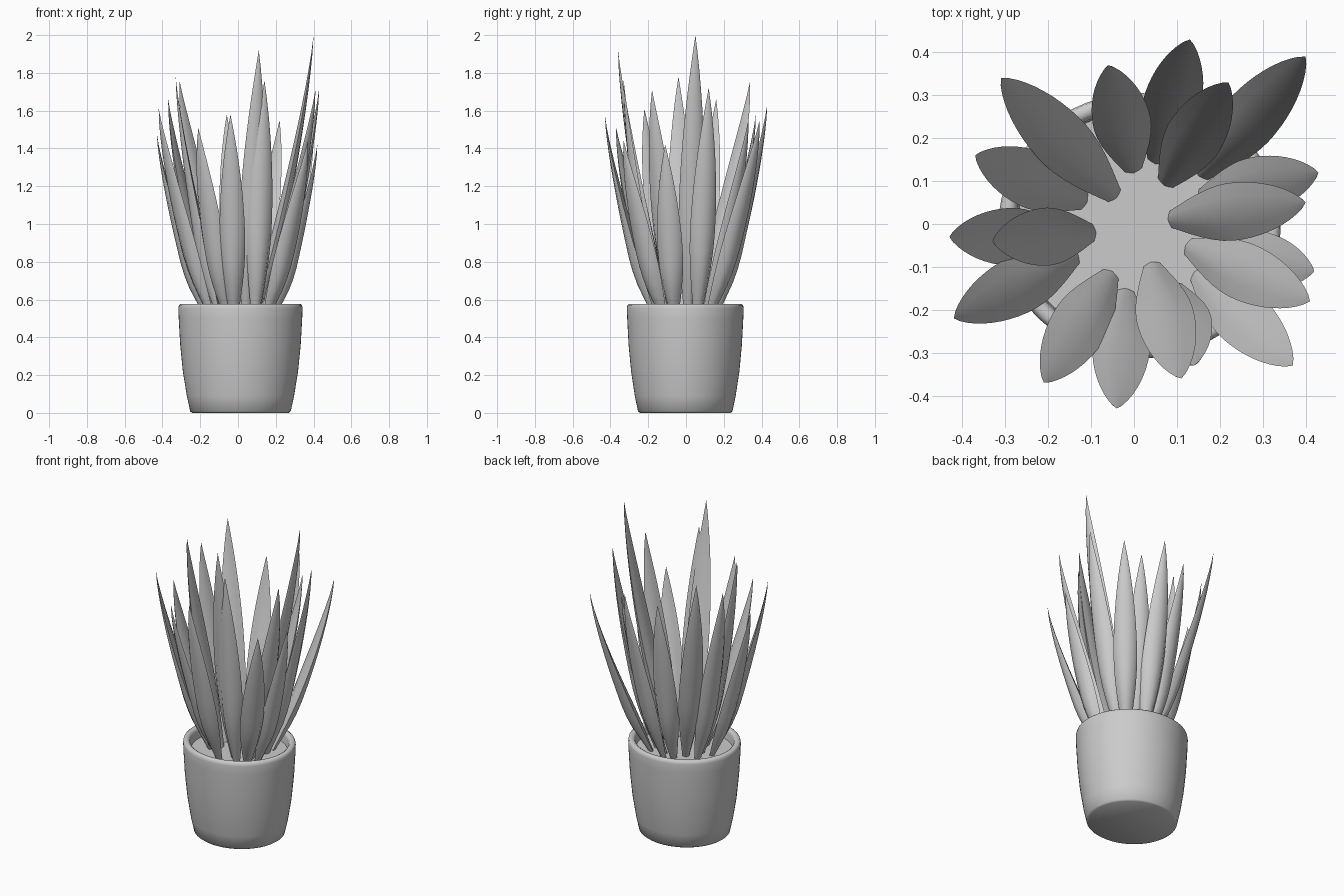
import bpy, bmesh, math
from mathutils import Vector

cube = bpy.data.objects.get("Cube")
if cube:
    bpy.data.objects.remove(cube, do_unlink=True)

grey = bpy.data.materials.new("plain_grey")
grey.use_nodes = True
colour = (0.6, 0.6, 0.6, 1)
grey.diffuse_color = colour
grey.node_tree.nodes["Principled BSDF"].inputs["Base Color"].default_value = colour


def finish(name, bm, angle):
    """Turn a bmesh into a smooth-shaded object."""
    bmesh.ops.recalc_face_normals(bm, faces=bm.faces)
    mesh = bpy.data.meshes.new(name)
    bm.to_mesh(mesh)
    bm.free()
    mesh.materials.append(grey)
    obj = bpy.data.objects.new(name, mesh)
    bpy.context.collection.objects.link(obj)
    bpy.ops.object.select_all(action="DESELECT")
    obj.select_set(True)
    bpy.context.view_layer.objects.active = obj
    bpy.ops.object.shade_smooth_by_angle(angle=math.radians(angle))
    return obj


def bridge(bm, rings):
    """Join successive closed rings of vertices with quads."""
    for a, b in zip(rings, rings[1:]):
        n = len(a)
        for i in range(n):
            j = (i + 1) % n
            bm.faces.new((a[i], a[j], b[j], b[i]))


def lathe(name, profile, sides=64):
    """Slightly oval turned body, capped at both ends of the profile."""
    bm = bmesh.new()
    rings = []
    for r, z in profile:
        ring = []
        for i in range(sides):
            a = math.tau * i / sides
            ring.append(bm.verts.new((0.013 + r * math.cos(a),
                                      -0.004 + 0.94 * r * math.sin(a), z)))
        rings.append(ring)
    bridge(bm, rings)
    bm.faces.new(rings[0])
    bm.faces.new(rings[-1])
    return finish(name, bm, 50)


# Pot with a rounded rim, hollow down to below the soil
lathe("pot", [(0.255, 0), (0.266, 0.008), (0.284, 0.09), (0.305, 0.22), (0.319, 0.36),
              (0.327, 0.5), (0.329, 0.555), (0.326, 0.57), (0.317, 0.577),
              (0.302, 0.577), (0.292, 0.57), (0.288, 0.555), (0.28, 0.45)])
lathe("soil", [(0.284, 0.46), (0.284, 0.51)])

# Leaf cross-section: ridged towards the middle of the plant, rounded outside
INNER, OUTER = 0.018, 0.05
half = [(1, 0), (0.7, OUTER * 0.7), (0, OUTER), (-0.7, OUTER * 0.7), (-1, 0)]
section = half + [(-0.5, -INNER * 0.6), (0, -INNER), (0.5, -INNER * 0.6)]


def leaf(name, tip, base, width=0.135, steps=16):
    """Fleshy pointed blade, thick above the root and leaning outwards."""
    bm = bmesh.new()
    tip, base = Vector(tip), Vector(base)
    run = tip - base
    out = Vector((run.x, run.y, 0))
    side = Vector((-out.y, out.x, 0)).normalized()
    bend = 1.25
    rings = []
    for s in range(steps):
        t = s / steps
        centre = base + out * (1 - (1 - t) ** bend) + Vector((0, 0, run.z * t))
        tangent = out * bend * (1 - t) ** (bend - 1) + Vector((0, 0, run.z))
        normal = side.cross(tangent).normalized()
        # Narrow root, widest below the middle, long taper to the tip
        if t < 0.4:
            w = 0.25 + 0.75 * math.sin(math.pi / 2 * t / 0.4)
        else:
            w = 1 - ((t - 0.4) / 0.6) ** 1.9
        # Thickest lower down than it is wide
        d = min(0.3 + t / 0.3, 1, (1 - t) / 0.7)
        rings.append([bm.verts.new(centre + side * (u * w * width / 2) + normal * (v * d))
                      for u, v in section])
    bridge(bm, rings)
    bm.faces.new(rings[0])
    point = bm.verts.new(tip)
    last = rings[-1]
    for i in range(len(last)):
        bm.faces.new((last[i], last[(i + 1) % len(last)], point))
    return finish(name, bm, 60)


# Leaves in hundredths: tip x, y, z, then root x, y
leaves = [
    (40, 5, 200, 8, 1), (43, 12, 172, 15, 6), (41, -18, 171, 12, -5),
    (42, -11, 142, 17, -6), (37, -33, 144, 14, -11), (11, -36, 192, 4, -9),
    (14, -33, 176, 9, -14), (-4, -43, 158, -2, -15), (-21, -37, 151, -5, -11),
    (-42, -22, 161, -13, -7), (-43, -3, 148, -15, -3), (-33, -4, 178, -9, -2),
    (-37, 16, 166, -11, 5), (-31, 34, 176, -4, 6), (-6, 37, 158, 0, 12),
    (13, 43, 163, 5, 14), (22, 33, 155, 7, 9), (40, 39, 155, 15, 11),
]
for number, (x, y, z, bx, by) in enumerate(leaves, 1):
    leaf(f"leaf_{number}", (x / 100, y / 100, z / 100), (bx / 100, by / 100, 0.49))
